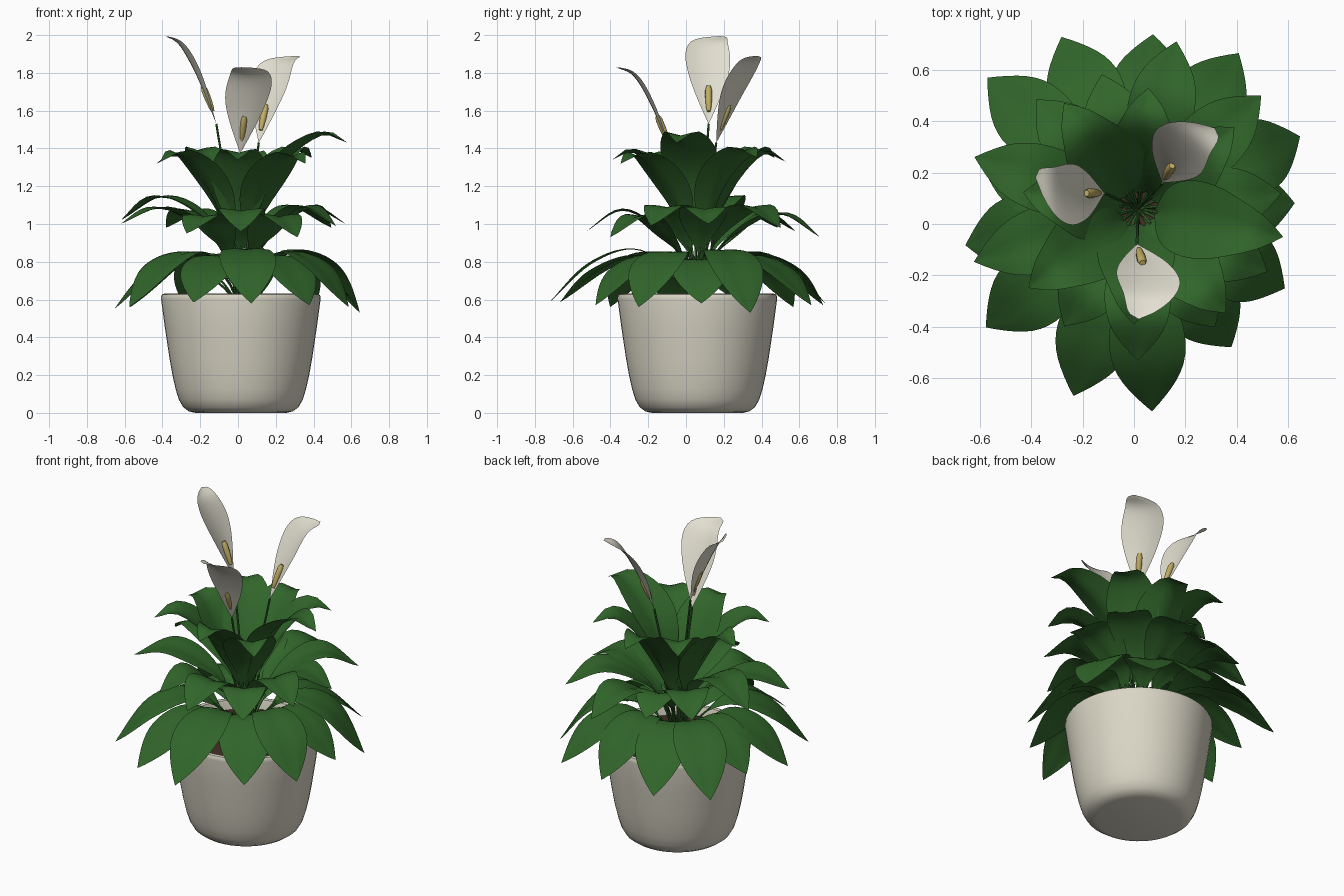
import bpy, bmesh, math
from mathutils import Vector

if "Cube" in bpy.data.objects:
    bpy.data.objects.remove(bpy.data.objects["Cube"])

CX, CY = 0.015, 0.06          # plant axis


def material(name, rgb):
    m = bpy.data.materials.new(name)
    m.diffuse_color = (*rgb, 1)
    m.use_nodes = True
    m.node_tree.nodes["Principled BSDF"].inputs["Base Color"].default_value = m.diffuse_color
    return m


GREEN = material("leaf green", (0.03, 0.13, 0.023))
CREAM = material("pot cream", (0.70, 0.67, 0.56))
WHITE = material("petal white", (0.76, 0.74, 0.63))
YELLOW = material("spadix yellow", (0.54, 0.42, 0.13))
SOIL = material("soil brown", (0.055, 0.028, 0.018))


def finish(bm, name, mat, angle=40):
    me = bpy.data.meshes.new(name)
    bm.to_mesh(me)
    bm.free()
    ob = bpy.data.objects.new(name, me)
    bpy.context.collection.objects.link(ob)
    me.materials.append(mat)
    bpy.ops.object.select_all(action='DESELECT')
    ob.select_set(True)
    bpy.context.view_layer.objects.active = ob
    bpy.ops.object.shade_smooth_by_angle(angle=math.radians(angle))
    return ob


def lathe(name, profile, mat, segs=48):
    bm = bmesh.new()
    vs = [bm.verts.new((r, 0, z)) for r, z in profile]
    es = [bm.edges.new(p) for p in zip(vs, vs[1:])]
    bmesh.ops.spin(bm, geom=vs + es, cent=(0, 0, 0), axis=(0, 0, 1),
                   angle=math.tau, steps=segs)
    bmesh.ops.remove_doubles(bm, verts=bm.verts, dist=1e-4)
    bmesh.ops.recalc_face_normals(bm, faces=bm.faces)
    ob = finish(bm, name, mat)
    ob.location = (CX, CY, 0)
    return ob


def smooth_path(pts, n):
    """Evenly spaced points on a smooth curve through pts."""
    p = [Vector(q) for q in pts]
    p = [2 * p[0] - p[1]] + p + [2 * p[-1] - p[-2]]
    fine = []
    for a, b, c, d in zip(p, p[1:], p[2:], p[3:]):
        for i in range(20):
            t = i / 20
            fine.append(0.5 * (2 * b + (c - a) * t + (2 * a - 5 * b + 4 * c - d) * t**2
                               + (3 * b - a - 3 * c + d) * t**3))
    fine.append(p[-2])
    acc = [0]
    for a, b in zip(fine, fine[1:]):
        acc.append(acc[-1] + (b - a).length)
    out, j = [], 0
    for i in range(n + 1):
        s = acc[-1] * i / n
        while j < len(fine) - 2 and acc[j + 1] < s:
            j += 1
        out.append(fine[j].lerp(fine[j + 1], (s - acc[j]) / (acc[j + 1] - acc[j])))
    return out


def tube(bm, path, radii, sides=6):
    rings = []
    for i, p in enumerate(path):
        t = (path[min(i + 1, len(path) - 1)] - path[max(i - 1, 0)]).normalized()
        s = t.cross(Vector((0.3, 0.9, 0.1))).normalized()
        n = t.cross(s)
        rings.append([bm.verts.new(p + radii[i] * (s * math.cos(a) + n * math.sin(a)))
                      for a in (math.tau * k / sides for k in range(sides))])
    for a, b in zip(rings, rings[1:]):
        for k in range(sides):
            bm.faces.new((a[k], a[(k + 1) % sides], b[(k + 1) % sides], b[k]))
    bm.faces.new(rings[0][::-1])
    bm.faces.new(rings[-1])


def blade(bm, path, azimuth, width, lift):
    """Sheet along path; width(u) is the half width, lift(v) the raised edge."""
    side = Vector((-math.sin(azimuth), math.cos(azimuth), 0))
    rows, n = [], len(path) - 1
    for i, p in enumerate(path):
        t = (path[min(i + 1, n)] - path[max(i - 1, 0)]).normalized()
        up, w = t.cross(side), width(i / n)
        rows.append([bm.verts.new(p + side * v * w + up * lift(abs(v)) * w)
                     for v in (-1, -0.67, -0.33, 0, 0.33, 0.67, 1)])
    for a, b in zip(rows, rows[1:]):
        for k in range(6):
            bm.faces.new((a[k], b[k], b[k + 1], a[k + 1]))
    bmesh.ops.remove_doubles(bm, verts=[v for r in rows for v in r], dist=5e-4)


def radial(az, pts, x=CX, y=CY):
    return [(x + r * math.cos(az), y + r * math.sin(az), z) for r, z in pts]


def leaf(name, deg, pts, half, start, lift):
    az = math.radians(deg)
    path = smooth_path(radial(az, pts), 24)
    k = round(24 * start)
    bm = bmesh.new()
    tube(bm, path[:k + 2], [0.006] * (k + 2))
    blade(bm, path[k:], az,
          lambda u: half * max(0.0, math.sin(math.pi * u**1.12))**0.95 + 0.006 * (1 - u), lift)
    finish(bm, name, GREEN, 60)


# Pot with rounded foot, rim and inner wall; soil disc inside
lathe("pot", [(0, 0), (0.24, 0), (0.275, 0.008), (0.305, 0.03), (0.328, 0.07), (0.345, 0.125),
              (0.362, 0.2), (0.378, 0.29), (0.402, 0.45), (0.422, 0.6), (0.422, 0.615),
              (0.417, 0.627), (0.405, 0.631), (0.393, 0.627), (0.388, 0.61), (0.38, 0.54)], CREAM)
lathe("soil", [(0, 0.585), (0.2, 0.58), (0.387, 0.57)], SOIL)

# Lower leaves: azimuth, reach, crest height, tip height
lower = [(-86, .79, .865, .58), (-56, .65, .83, .57), (-28.5, .65, .85, .56), (2, .61, .81, .58),
         (24, .69, .86, .53), (57, .72, .83, .57), (85, .68, .85, .58), (114, .73, .84, .57),
         (139, .775, .85, .56), (163, .64, .83, .61), (-168, .685, .81, .55),
         (-142, .75, .85, .56), (-109, .77, .83, .585)]
for i, (a, r, z, tip) in enumerate(lower):
    leaf(f"lower_leaf_{i + 1}", a,
         [(.015, .57), (.1, z - .14), (.41 * r, z), (.72 * r, z - .075), (r, tip)],
         .146, .27, lambda v: .16 * v - .16 * v * v)

# Middle leaves: azimuth, reach, crest height, tip height
middle = [(-90, .59, 1.07, .96), (-57, .55, 1.04, .93), (-26, .56, 1.09, .99), (6, .56, 1.08, 1.0),
          (42.5, .65, 1.09, .98), (77, .667, 1.05, .93), (105, .54, 1.04, .96), (133, .58, 1.07, .98),
          (162.5, .666, 1.14, 1.02), (-162, .67, 1.08, 1.0), (-122, .54, 1.04, .95)]
for i, (a, r, z, tip) in enumerate(middle):
    leaf(f"middle_leaf_{i + 1}", a,
         [(.015, .57), (.075, .8), (.2, z - .11), (.67 * r, z), (r, tip)],
         .127, .33, lambda v: .22 * v - .12 * v * v)

# Upper leaves: azimuth, reach, crest height
upper = [(-11, .575, 1.46), (40, .49, 1.38), (85, .47, 1.36), (125, .5, 1.38),
         (172, .45, 1.35), (-144, .525, 1.36), (-92, .45, 1.37), (-50, .53, 1.35)]
for i, (a, r, z) in enumerate(upper):
    leaf(f"upper_leaf_{i + 1}", a,
         [(.015, .57), (.045, .85), (.155, z - .23), (.72 * r, z), (r, z - .03)],
         .148, .33, lambda v: .25 * v)

# Flowers: base point, lean azimuth, facing azimuth, outward reach, height
flowers = [((-.115, .12, 1.53), 181, 186, .275, .465),
           ((.11, .16, 1.43), 60, 56, .295, .46),
           ((.012, -.078, 1.375), -75, -88, .292, .455)]
for i, (base, lean, facing, reach, h) in enumerate(flowers):
    lean, facing = math.radians(lean), math.radians(facing)
    x, y, z = base

    bm = bmesh.new()
    path = smooth_path([(CX, CY, .57), (CX + .4 * (x - CX), CY + .4 * (y - CY), .57 + .5 * (z - .57)),
                        base], 12)
    tube(bm, path, [.006] * 13)
    finish(bm, f"flower_stem_{i + 1}", GREEN)

    # Petal, its tip turned a little to one side
    bm = bmesh.new()
    prof = [(0, z), (.36 * reach, z + .53 * h), (.7 * reach, z + .89 * h)]
    path = smooth_path(radial(lean, prof, x, y)
                       + radial(lean - .24, [(reach, z + h)], x, y), 24)
    blade(bm, path, facing,
          lambda u: .119 * max(0.0, math.sin(math.pi * u**1.6))**.6,
          lambda v: .16 * v * v)
    finish(bm, f"petal_{i + 1}", WHITE, 60)

    # Spadix set into the middle of the petal
    bm = bmesh.new()
    inward = Vector((-math.cos(facing), -math.sin(facing), 0)) * .008
    tube(bm, [p + inward for p in path[3:10]], [.009, .014, .016, .018, .018, .018, .012], 10)
    finish(bm, f"spadix_{i + 1}", YELLOW)
